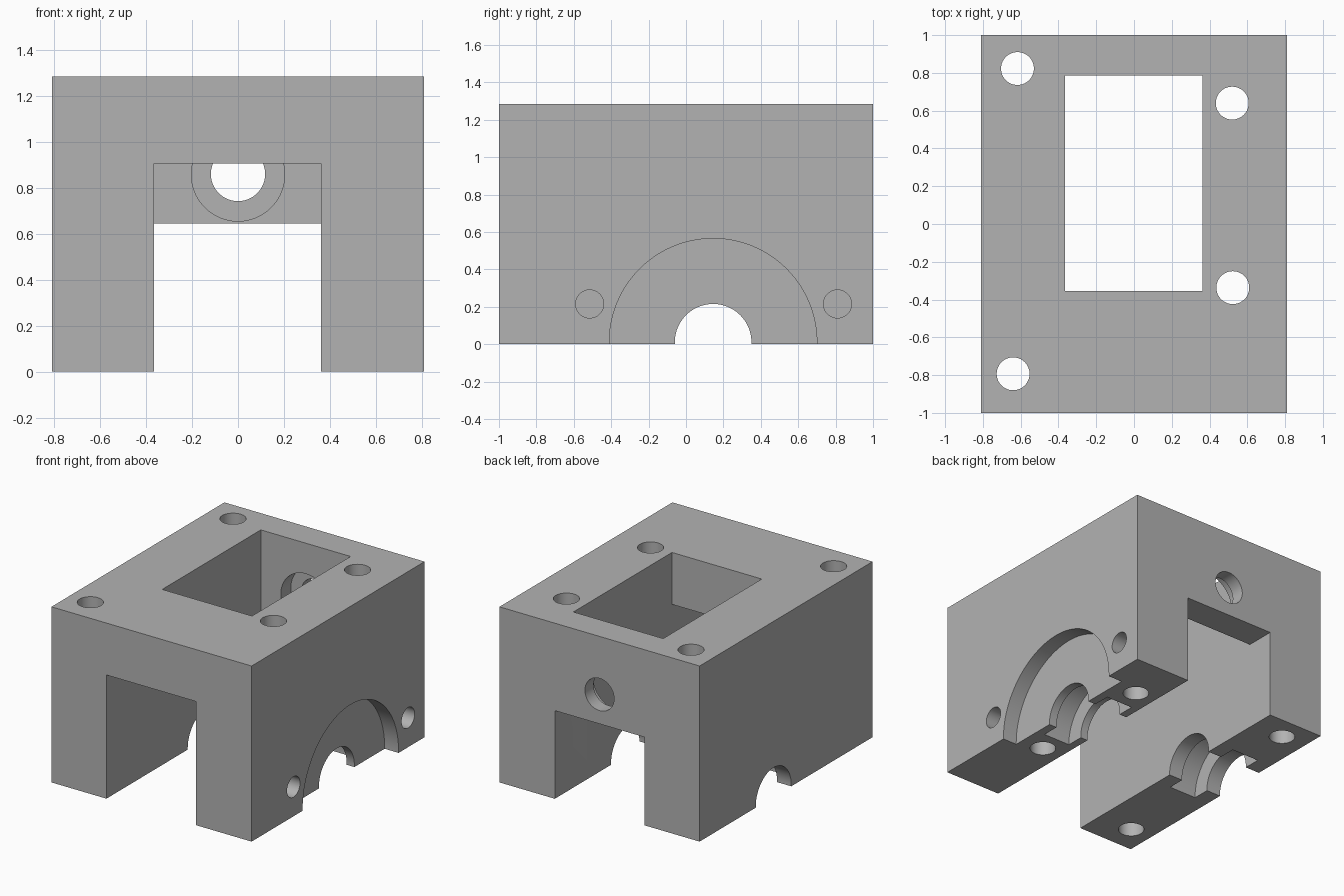
import bpy
from math import pi, radians

old = bpy.data.objects.get("Cube")
if old:
    bpy.data.objects.remove(old, do_unlink=True)

# One plain grey
grey = bpy.data.materials.new("machined grey")
grey.use_nodes = True
color = (0.45, 0.45, 0.45, 1)
grey.diffuse_color = color
grey.node_tree.nodes["Principled BSDF"].inputs["Base Color"].default_value = color


def box(name, low, high):
    center = [(a + b) / 2 for a, b in zip(low, high)]
    bpy.ops.mesh.primitive_cube_add(size=1, location=center)
    obj = bpy.context.object
    obj.name = name
    obj.scale = [b - a for a, b in zip(low, high)]
    bpy.ops.object.transform_apply(location=True, rotation=True, scale=True)
    return obj


def rod(name, axis, start, end, u, v, radius):
    """Cylinder along an axis; u and v are the other two coordinates in order."""
    mid = (start + end) / 2
    location = {"x": (mid, u, v), "y": (u, mid, v), "z": (u, v, mid)}[axis]
    rotation = {"x": (0, pi / 2, 0), "y": (pi / 2, 0, 0), "z": (0, 0, 0)}[axis]
    bpy.ops.mesh.primitive_cylinder_add(vertices=96, radius=radius, depth=end - start,
                                        location=location, rotation=rotation)
    obj = bpy.context.object
    obj.name = name
    bpy.ops.object.transform_apply(location=True, rotation=True, scale=True)
    return obj


def cut(target, cutter):
    cutter.hide_render = True
    mod = target.modifiers.new(cutter.name, "BOOLEAN")
    mod.operation = "DIFFERENCE"
    mod.solver = "EXACT"
    mod.object = cutter
    bpy.ops.object.select_all(action="DESELECT")
    target.select_set(True)
    bpy.context.view_layer.objects.active = target
    bpy.ops.object.modifier_apply(modifier=mod.name)
    bpy.data.objects.remove(cutter, do_unlink=True)


housing = box("housing", (-0.81, -1, 0), (0.81, 1, 1.285))
housing.data.materials.append(grey)

# Slots from both ends and the window in the top
left, right = -0.365, 0.362
back_wall = 0.785
cut(housing, box("front_slot", (left, -1.2, -0.2), (right, back_wall, 0.905)))
cut(housing, box("top_window", (left, -0.355, 0.5), (right, back_wall, 1.5)))
cut(housing, box("back_slot", (left, 0.5, -0.2), (right, 1.2, 0.645)))

# Cross shaft: bore, bearing seats in each wall and a cover recess
shaft = (0.145, 0.01)
cut(housing, rod("shaft_bore", "x", -1, 1, *shaft, 0.205))
cut(housing, rod("left_bearing_seat", "x", 0.42, 0.635, *shaft, 0.33))
cut(housing, rod("right_bearing_seat", "x", -0.695, -0.475, *shaft, 0.33))
cut(housing, rod("cover_recess", "x", 0.697, 1, *shaft, 0.555))

# Blind cover screw holes
for y in (-0.515, 0.81):
    cut(housing, rod("cover_screw_hole", "x", 0.56, 1, y, 0.215, 0.075))

# Back wall bore with an inner counterbore
cut(housing, rod("back_bore", "y", 0.6, 1.2, 0, 0.86, 0.118))
cut(housing, rod("back_counterbore", "y", 0.6, 0.9, 0, 0.858, 0.203))

# Vertical bolt holes
for x, y in ((0.52, 0.64), (0.523, -0.337), (-0.617, 0.823), (-0.64, -0.793)):
    cut(housing, rod("bolt_hole", "z", -0.2, 1.5, x, y, 0.087))

housing.data.materials.clear()
housing.data.materials.append(grey)
for face in housing.data.polygons:
    face.material_index = 0
bpy.ops.object.shade_smooth_by_angle(angle=radians(30))
